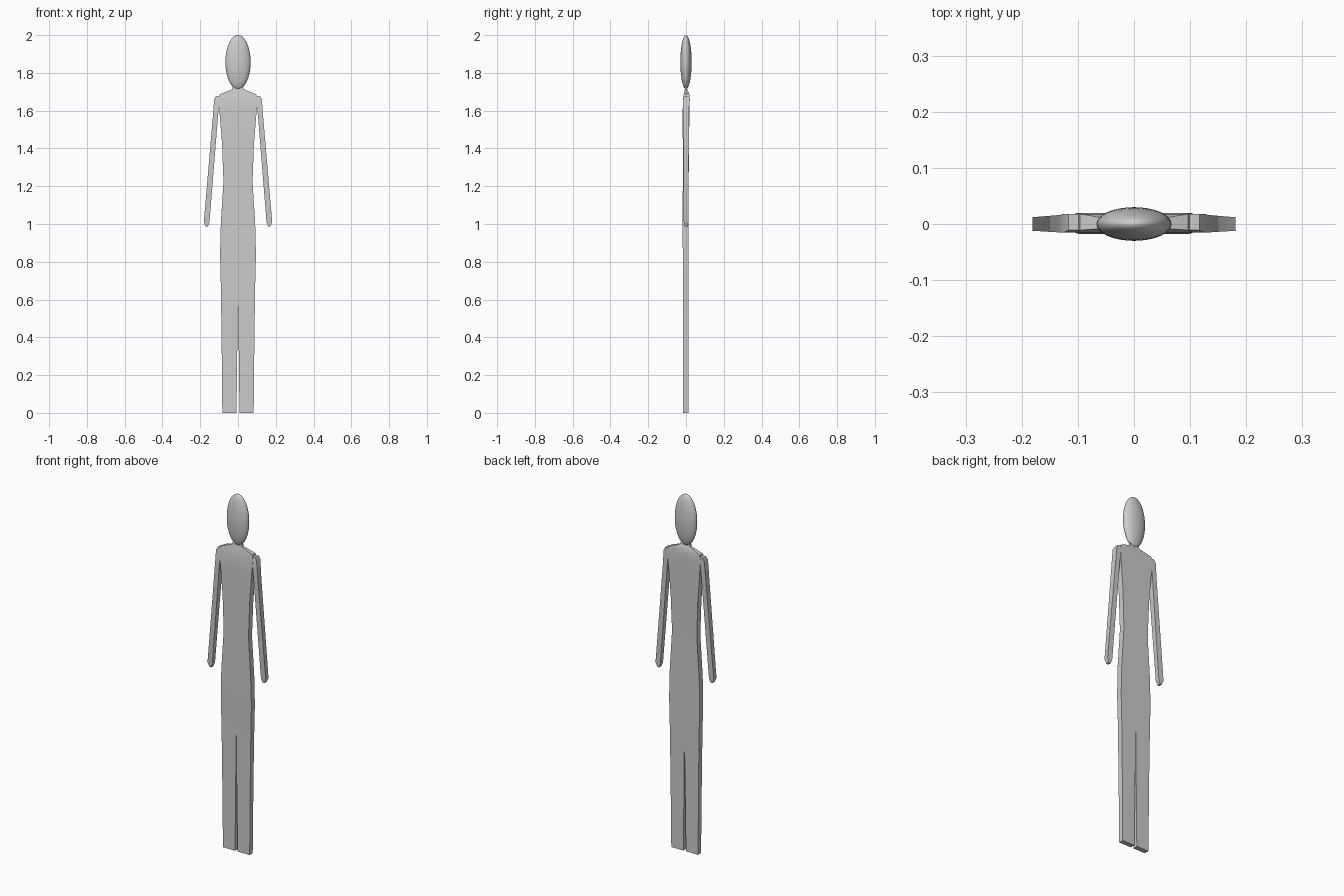
import bpy, bmesh

if "Cube" in bpy.data.objects:
    bpy.data.objects.remove(bpy.data.objects["Cube"])


def smooth(obj):
    bpy.ops.object.select_all(action='DESELECT')
    obj.select_set(True)
    bpy.context.view_layer.objects.active = obj
    bpy.ops.object.shade_smooth_by_angle(angle=0.5)


def loft(name, sections, cap_start=True, cap_end=True):
    """Skin rectangular sections (x0, x1, y0, y1, z)."""
    bm = bmesh.new()
    rings = [[bm.verts.new(p) for p in ((x0, y0, z), (x1, y0, z), (x1, y1, z), (x0, y1, z))]
             for x0, x1, y0, y1, z in sections]
    for a, b in zip(rings, rings[1:]):
        for i in range(4):
            j = (i + 1) % 4
            bm.faces.new((a[i], a[j], b[j], b[i]))
    if cap_start:
        bm.faces.new(rings[0])
    if cap_end:
        bm.faces.new(rings[-1])
    bmesh.ops.recalc_face_normals(bm, faces=bm.faces)
    mesh = bpy.data.meshes.new(name)
    bm.to_mesh(mesh)
    bm.free()
    obj = bpy.data.objects.new(name, mesh)
    bpy.context.collection.objects.link(obj)
    smooth(obj)
    return obj


# Torso: half width, front y, back y, height, from crotch to neck
torso = [(.091, -.016, .014, .68), (.095, -.017, .014, .84), (.091, -.018, .014, 1.0),
         (.077, -.017, .014, 1.22), (.084, -.017, .016, 1.42), (.097, -.018, .018, 1.58),
         (.104, -.016, .020, 1.66), (.096, -.011, .018, 1.687), (.030, -.006, .006, 1.713)]
loft("torso", [(-w, w, f, b, z) for w, f, b, z in torso], cap_start=False)

# Neck
loft("neck", [(-.030, .030, -.006, .006, 1.708), (-.028, .028, -.005, .005, 1.735)], False, False)

# Legs and arms, mirrored left and right
leg = [(0, .091, -.016, .014, .68), (.003, .087, -.016, .013, .41), (.008, .083, -.015, .012, 0)]
arm = [(.094, .117, -.011, .018, 1.677), (.098, .126, -.015, .018, 1.66),
       (.106, .133, -.015, .016, 1.57), (.151, .181, -.012, .012, 1.01),
       (.159, .171, -.009, .010, .987)]
for side, s in (("left", 1), ("right", -1)):
    for part, rows, cap in (("leg", leg, False), ("arm", arm, True)):
        loft(f"{side}_{part}", [(s * a, s * b, f, k, z) for a, b, f, k, z in rows], cap_start=cap)

# Head
bpy.ops.mesh.primitive_uv_sphere_add(segments=32, ring_count=20, radius=1, location=(0, 0, 1.857))
head = bpy.context.object
head.name = "head"
head.scale = (.067, .030, .143)
bpy.ops.object.transform_apply(location=False, rotation=False, scale=True)
bpy.ops.object.shade_smooth()
